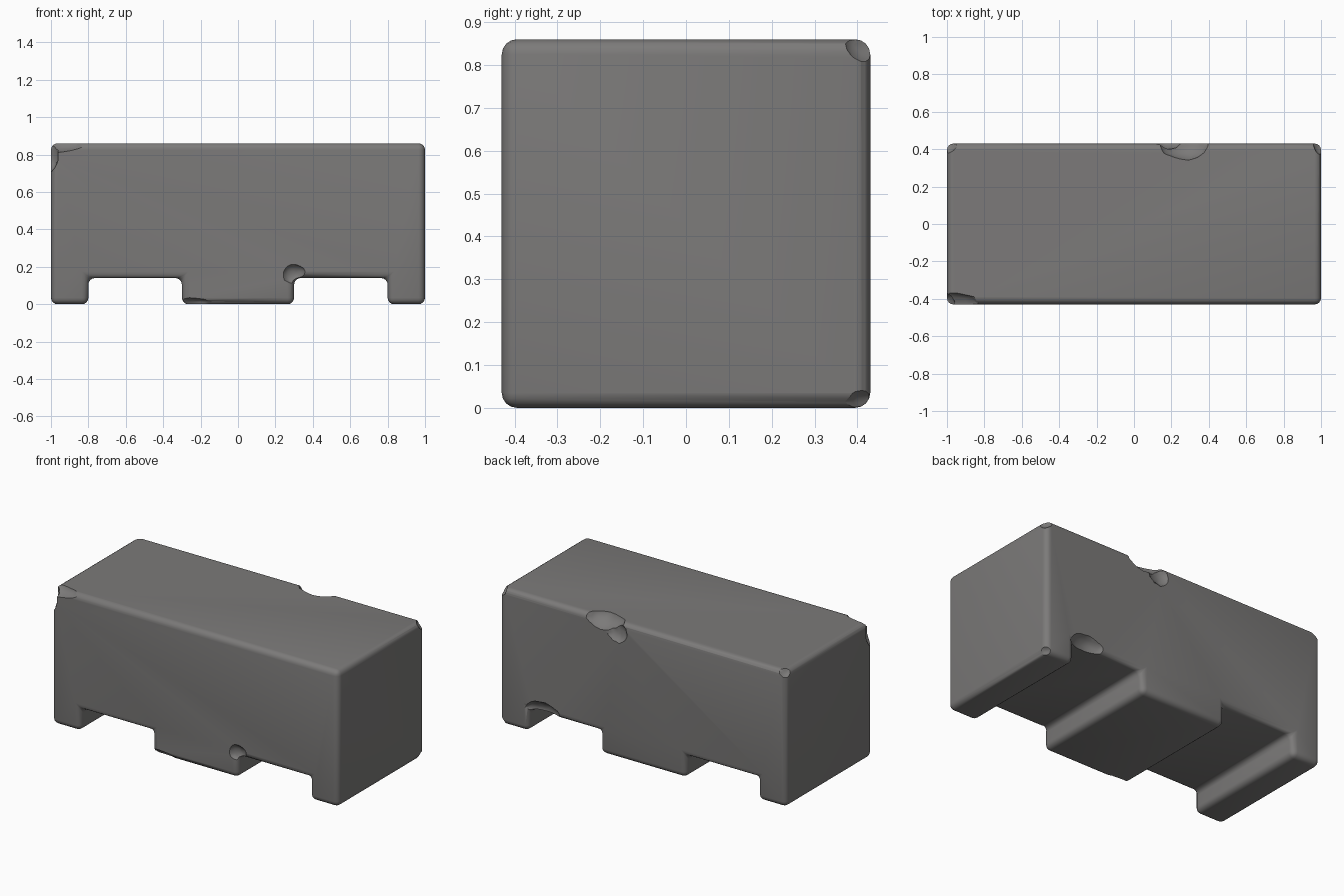
import bpy, bmesh, random
from math import radians
from mathutils import Vector

random.seed(4)
cube = bpy.data.objects.get("Cube")
if cube:
    bpy.data.objects.remove(cube)

HALF_X, HALF_Y, HEIGHT = 1.0, 0.43, 0.86
ARCH_IN, ARCH_OUT, ARCH_TOP = 0.3, 0.8, 0.14

stone = bpy.data.materials.new("Grey concrete")
stone.use_nodes = True
grey = (0.2, 0.195, 0.192, 1)
stone.diffuse_color = grey
bsdf = stone.node_tree.nodes["Principled BSDF"]
bsdf.inputs["Base Color"].default_value = grey
bsdf.inputs["Roughness"].default_value = 0.9


def add_object(name, bm):
    mesh = bpy.data.meshes.new(name)
    bm.to_mesh(mesh)
    bm.free()
    obj = bpy.data.objects.new(name, mesh)
    mesh.materials.append(stone)
    bpy.context.collection.objects.link(obj)
    return obj


# Block: mirrored side profile with two lifting slots, extruded front to back
half = [(ARCH_IN, 0), (ARCH_IN, ARCH_TOP), (ARCH_OUT, ARCH_TOP),
        (ARCH_OUT, 0), (HALF_X, 0), (HALF_X, HEIGHT)]
profile = half + [(-x, z) for x, z in reversed(half)]
bm = bmesh.new()
face = bm.faces.new([bm.verts.new((x, -HALF_Y, z)) for x, z in profile])
result = bmesh.ops.extrude_face_region(bm, geom=[face])
new_verts = [g for g in result["geom"] if isinstance(g, bmesh.types.BMVert)]
bmesh.ops.translate(bm, verts=new_verts, vec=(0, 2 * HALF_Y, 0))
bmesh.ops.recalc_face_normals(bm, faces=bm.faces)
block = add_object("concrete_block", bm)
bpy.context.view_layer.objects.active = block
block.select_set(True)

# Worn, rounded edges
bevel = block.modifiers.new("worn_edges", "BEVEL")
bevel.width = 0.035
bevel.segments = 4
bpy.ops.object.modifier_apply(modifier=bevel.name)

# Chips broken out of edges and corners: centre, radii
chips = [
    ((0.27, 0.47, 0.88), (0.15, 0.13, 0.1)),
    ((0.18, 0.46, 0.8), (0.08, 0.06, 0.08)),
    ((-0.97, -0.46, 0.89), (0.18, 0.1, 0.08)),
    ((-1.02, -0.42, 0.8), (0.06, 0.06, 0.1)),
    ((0.7, 0.46, 0.15), (0.13, 0.08, 0.07)),
    ((0.3, -0.46, 0.16), (0.07, 0.06, 0.06)),
    ((-0.24, -0.46, -0.01), (0.14, 0.07, 0.05)),
    ((-1.01, 0.45, 0.87), (0.07, 0.08, 0.06)),
    ((1.02, 0.46, 0.87), (0.07, 0.1, 0.08)),
    ((1.02, 0.45, 0.0), (0.06, 0.09, 0.05)),
]
for centre, radii in chips:
    bm = bmesh.new()
    bmesh.ops.create_icosphere(bm, subdivisions=3, radius=1)
    for v in bm.verts:
        rough = random.uniform(0.95, 1.05)
        v.co = Vector(c + a * r * rough for c, a, r in zip(centre, v.co, radii))
    cutter = add_object("chip_cutter", bm)
    cutter.hide_render = True
    cut = block.modifiers.new("chip", "BOOLEAN")
    cut.operation = "DIFFERENCE"
    cut.solver = "EXACT"
    cut.object = cutter
    bpy.ops.object.modifier_apply(modifier=cut.name)
    bpy.data.objects.remove(cutter)

bpy.ops.object.shade_smooth_by_angle(angle=radians(40))
